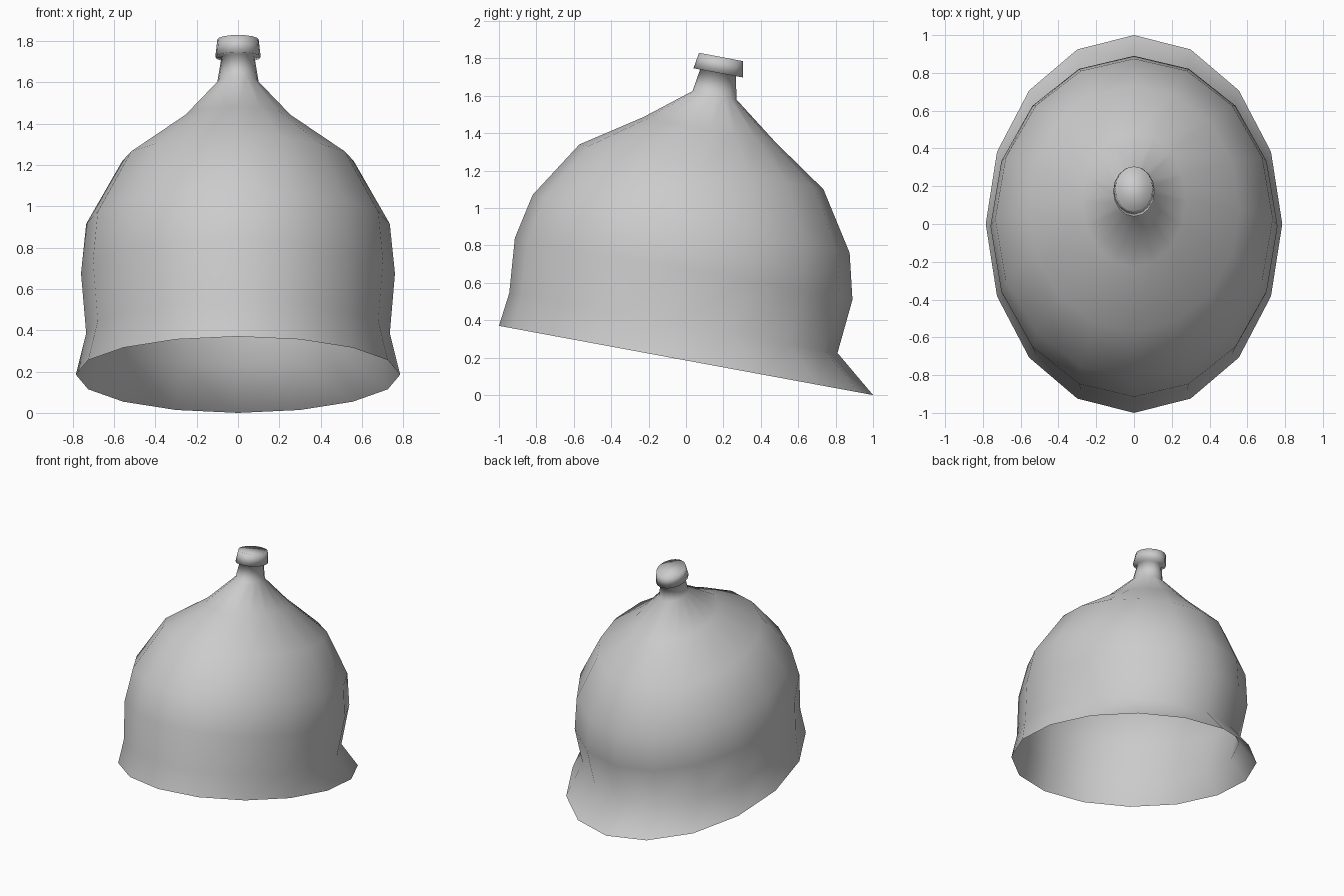
import bpy, bmesh
from math import sin, cos, pi

if "Cube" in bpy.data.objects:
    bpy.data.objects.remove(bpy.data.objects["Cube"])

SIDES = 16


def loft(name, rings, cap_top=False):
    """Skin tilted elliptical rings: (front y, front z, back y, back z, half width)."""
    bm = bmesh.new()
    loops = []
    for fy, fz, by, bz, w in rings:
        loop = []
        for i in range(SIDES):
            a = 2 * pi * i / SIDES
            t = (1 + sin(a)) / 2
            loop.append(bm.verts.new((w * cos(a), fy + (by - fy) * t, fz + (bz - fz) * t)))
        loops.append(loop)
    for lo, hi in zip(loops, loops[1:]):
        for i in range(SIDES):
            j = (i + 1) % SIDES
            bm.faces.new((lo[i], lo[j], hi[j], hi[i]))
    if cap_top:
        bm.faces.new(loops[-1])
    for f in bm.faces:
        f.smooth = True
    mesh = bpy.data.meshes.new(name)
    bm.to_mesh(mesh)
    bm.free()
    obj = bpy.data.objects.new(name, mesh)
    bpy.context.collection.objects.link(obj)
    return obj


# Open helmet shell, flared rim up through the narrow neck and the closed knob
loft("helmet_shell", [
    (-1.00, 0.37, 1.00, 0.00, 0.785),    # rim
    (-0.945, 0.545, 0.81, 0.225, 0.735), # pinch above the rim
    (-0.915, 0.84, 0.89, 0.51, 0.76),
    (-0.82, 1.07, 0.875, 0.76, 0.735),
    (-0.57, 1.34, 0.735, 1.10, 0.56),
    (-0.23, 1.485, 0.48, 1.35, 0.275),
    (0.035, 1.625, 0.27, 1.58, 0.10),    # neck
    (0.075, 1.74, 0.267, 1.705, 0.08),
    (0.04, 1.747, 0.305, 1.698, 0.11),   # knob
    (0.07, 1.83, 0.305, 1.785, 0.10),
], cap_top=True)
